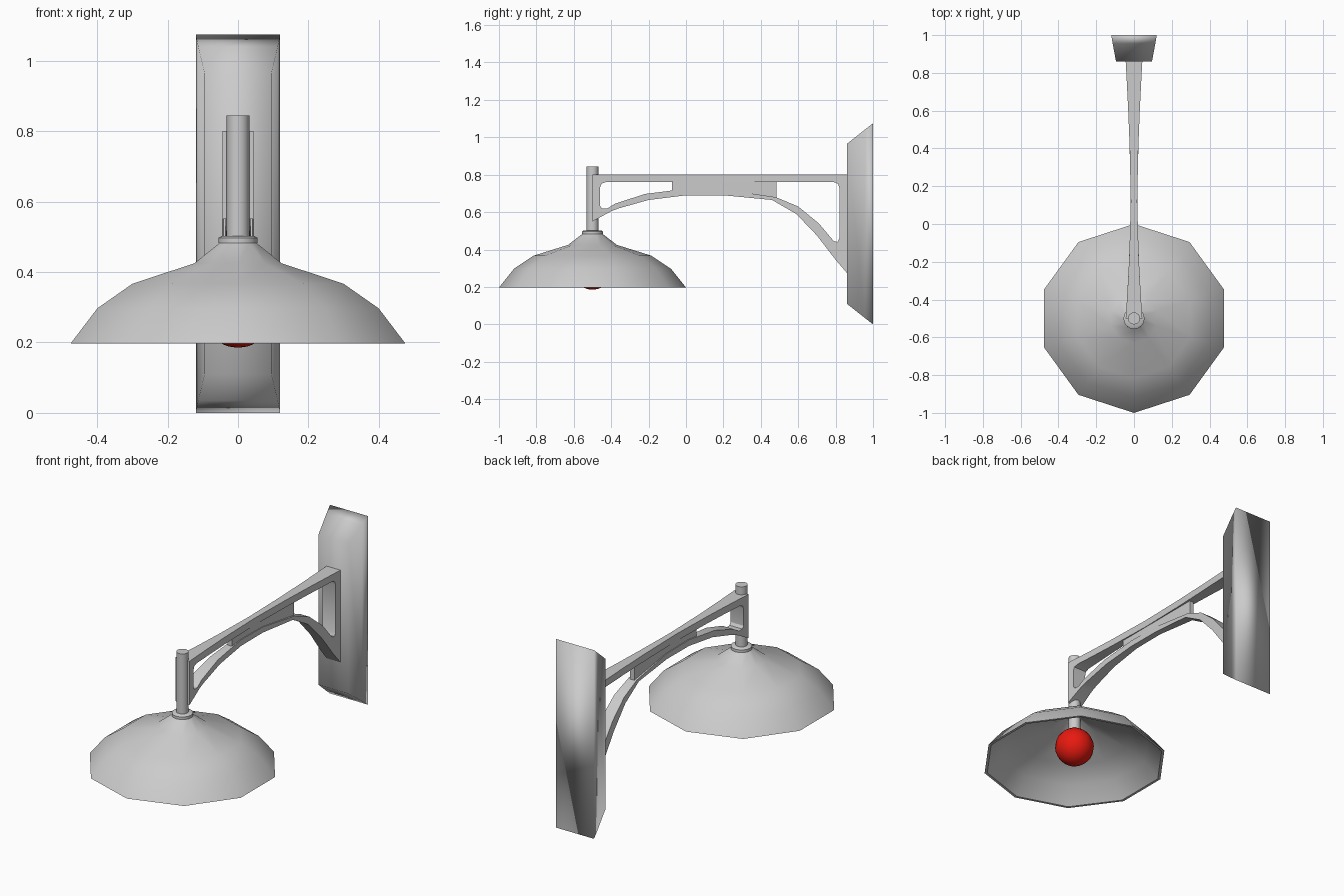
import bpy, math

if "Cube" in bpy.data.objects:
    bpy.data.objects.remove(bpy.data.objects["Cube"])

CY = -0.5  # y of the hanging lamp axis


def add_mesh(name, verts, faces, angle=None):
    me = bpy.data.meshes.new(name)
    me.from_pydata(verts, [], faces)
    ob = bpy.data.objects.new(name, me)
    bpy.context.collection.objects.link(ob)
    bpy.ops.object.select_all(action='DESELECT')
    ob.select_set(True)
    bpy.context.view_layer.objects.active = ob
    bpy.ops.object.mode_set(mode='EDIT')
    bpy.ops.mesh.select_all(action='SELECT')
    bpy.ops.mesh.normals_make_consistent(inside=False)
    bpy.ops.object.mode_set(mode='OBJECT')
    if angle:
        bpy.ops.object.shade_smooth_by_angle(angle=math.radians(angle))
    return ob


def lathe(name, profile, sides, angle, closed=False):
    """Revolve (r, z) points; open profiles get end caps."""
    verts = []
    for r, z in profile:
        for k in range(sides):
            a = math.pi / 2 + 2 * math.pi * k / sides
            verts.append((r * math.cos(a), CY + r * math.sin(a), z))
    n = len(profile)
    faces = []
    for i in range(n if closed else n - 1):
        j = (i + 1) % n
        for k in range(sides):
            m = (k + 1) % sides
            faces.append((i * sides + k, i * sides + m, j * sides + m, j * sides + k))
    if not closed:
        faces += [tuple(range(sides)), tuple(range((n - 1) * sides, n * sides))]
    return add_mesh(name, verts, faces, angle)


# Wall plate: tapered block, (half width, y, z bottom, z top) rings
rings = [(0.12, 1.0, 0.0, 1.075), (0.113, 0.955, 0.035, 1.04), (0.095, 0.86, 0.11, 0.965)]
verts = [p for w, y, a, b in rings for p in ((-w, y, a), (w, y, a), (w, y, b), (-w, y, b))]
faces = [(4 * i + k, 4 * i + (k + 1) % 4, 4 * i + 4 + (k + 1) % 4, 4 * i + 4 + k)
         for i in range(2) for k in range(4)]
add_mesh("wall_plate", verts, faces + [(0, 1, 2, 3), (8, 9, 10, 11)], 180)


# Bracket arm: closed frame of outer/inner (y, z) pairs, narrow in the middle
def half_width(y):
    t = (y - 0.12) / (0.74 if y > 0.12 else 0.62)
    return 0.017 + 0.027 * abs(t) ** 1.6


pairs = [  # lower arch, front to back
    ((-0.5, 0.55), (-0.45, 0.62)), ((-0.4, 0.605), (-0.42, 0.62)),
    ((-0.36, 0.62), (-0.38, 0.645)), ((-0.2, 0.665), (-0.22, 0.697)),
    ((0.0, 0.69), (0.0, 0.725)), ((0.2, 0.69), (0.2, 0.722)),
    ((0.46, 0.665), (0.48, 0.68)), ((0.59, 0.59), (0.6, 0.63)),
    ((0.7, 0.475), (0.71, 0.54)), ((0.8, 0.345), (0.79, 0.445)),
    ((0.86, 0.275), (0.81, 0.44)),
    # back upright
    ((0.86, 0.44), (0.82, 0.46)), ((0.86, 0.73), (0.82, 0.73)),
    # top bar, back to front
    ((0.86, 0.8), (0.812, 0.752)), ((0.79, 0.8), (0.79, 0.76)),
    ((0.6, 0.8), (0.6, 0.76)), ((0.4, 0.8), (0.4, 0.76)),
    ((0.12, 0.8), (0.12, 0.76)), ((-0.15, 0.8), (-0.15, 0.76)),
    ((-0.3, 0.8), (-0.3, 0.76)), ((-0.43, 0.8), (-0.43, 0.76)),
    # front upright
    ((-0.5, 0.8), (-0.452, 0.752)), ((-0.5, 0.73), (-0.46, 0.73)),
    ((-0.5, 0.64), (-0.46, 0.635)),
]
verts, faces = [], []
for o, i in pairs:
    for y, z in (o, i):
        verts += [(-half_width(y), y, z), (half_width(y), y, z)]
for k in range(len(pairs)):
    a, b = 4 * k, 4 * ((k + 1) % len(pairs))
    for u, v in ((0, 1), (1, 3), (3, 2), (2, 0)):
        faces.append((a + u, a + v, b + v, b + u))
add_mesh("bracket_arm", verts, faces, 30)

# Thin web panel filling the middle of the arm
web = [(-0.075, 0.705), (0.0, 0.71), (0.2, 0.705), (0.485, 0.67), (0.485, 0.77), (-0.075, 0.77)]
n = len(web)
verts = [(x, y, z) for x in (-0.014, 0.014) for y, z in web]
faces = [(k, (k + 1) % n, n + (k + 1) % n, n + k) for k in range(n)]
add_mesh("web_panel", verts, faces + [tuple(range(n)), tuple(range(n, 2 * n))])

# Hanging rod and collar
lathe("rod", [(0.032, 0.37), (0.032, 0.845)], 16, 30)
lathe("collar", [(0.05, 0.465), (0.05, 0.482), (0.056, 0.482), (0.056, 0.497),
                 (0.045, 0.503)], 16, 30)

# Ten-sided shade with thin walls
outer = [(0.5, 0.197), (0.42, 0.297), (0.315, 0.367), (0.13, 0.425), (0.056, 0.482)]
inner = [(0.03, 0.47), (0.125, 0.411), (0.308, 0.353), (0.408, 0.287), (0.485, 0.197)]
lathe("lamp_shade", outer + inner, 10, 50, closed=True)

# Red bulb
bpy.ops.mesh.primitive_uv_sphere_add(segments=16, ring_count=12, radius=0.105, location=(0, CY, 0.29))
bulb = bpy.context.object
bulb.name = "bulb"
bpy.ops.object.shade_smooth()
red = bpy.data.materials.new("red")
red.diffuse_color = (0.8, 0.01, 0.005, 1)
red.use_nodes = True
red.node_tree.nodes["Principled BSDF"].inputs["Base Color"].default_value = red.diffuse_color
bulb.data.materials.append(red)
